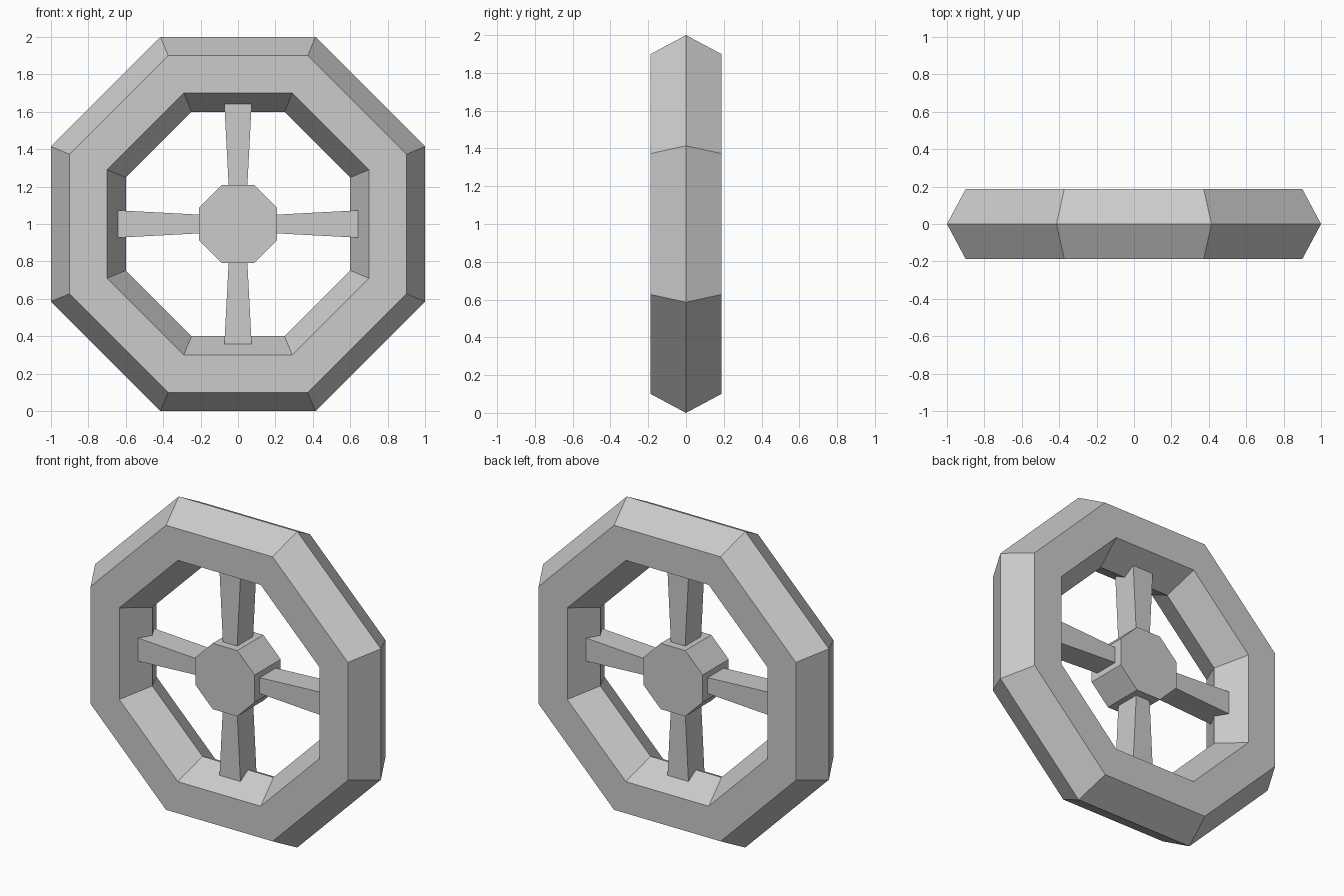
import bpy, bmesh
from math import cos, pi, radians
from mathutils import Matrix, Vector

cube = bpy.data.objects.get("Cube")
if cube:
    bpy.data.objects.remove(cube, do_unlink=True)

grey = bpy.data.materials.new("plain grey")
grey.use_nodes = True
colour = (0.6, 0.6, 0.6, 1)
grey.diffuse_color = colour
grey.node_tree.nodes["Principled BSDF"].inputs["Base Color"].default_value = colour

CENTRE = Vector((0, 0, 1))
STEP = radians(45)


def add_object(name, bm):
    bmesh.ops.recalc_face_normals(bm, faces=bm.faces)
    mesh = bpy.data.meshes.new(name)
    bm.to_mesh(mesh)
    bm.free()
    mesh.materials.append(grey)
    obj = bpy.data.objects.new(name, mesh)
    obj.location = CENTRE
    bpy.context.collection.objects.link(obj)


def octagon_ring(bm, apothem, y):
    # Eight corners around the wheel axis, with flats facing x and z
    start = Vector((apothem / cos(pi / 8), y, 0))
    return [bm.verts.new(Matrix.Rotation(STEP * (i + 0.5), 3, "Y") @ start)
            for i in range(8)]


def bridge(bm, a, b):
    for i in range(len(a)):
        j = (i + 1) % len(a)
        bm.faces.new((a[i], a[j], b[j], b[i]))


# Rim: hexagonal section carried around an octagon
bm = bmesh.new()
section = [(1, 0), (0.9, 0.187), (0.7, 0.187), (0.6, 0), (0.7, -0.187), (0.9, -0.187)]
rings = [octagon_ring(bm, r, y) for r, y in section]
for k in range(len(rings)):
    bridge(bm, rings[k - 1], rings[k])
add_object("rim", bm)

# Hub: octagonal block
bm = bmesh.new()
front, back = octagon_ring(bm, 0.208, -0.13), octagon_ring(bm, 0.208, 0.13)
bridge(bm, front, back)
bm.faces.new(front)
bm.faces.new(back)
add_object("hub", bm)

# Spokes: bars widening outward, set into the hub and rim
for i, name in enumerate(["top", "left", "bottom", "right"]):
    bm = bmesh.new()
    ends = []
    for radius, half in [(0.15, 0.047), (0.68, 0.075)]:
        corners = [(-half, -0.08), (half, -0.08), (half, 0.08), (-half, 0.08)]
        ends.append([bm.verts.new((x, y, radius)) for x, y in corners])
    bridge(bm, *ends)
    for end in ends:
        bm.faces.new(end)
    bm.transform(Matrix.Rotation(pi / 2 * i, 4, "Y"))
    add_object(name + "_spoke", bm)
